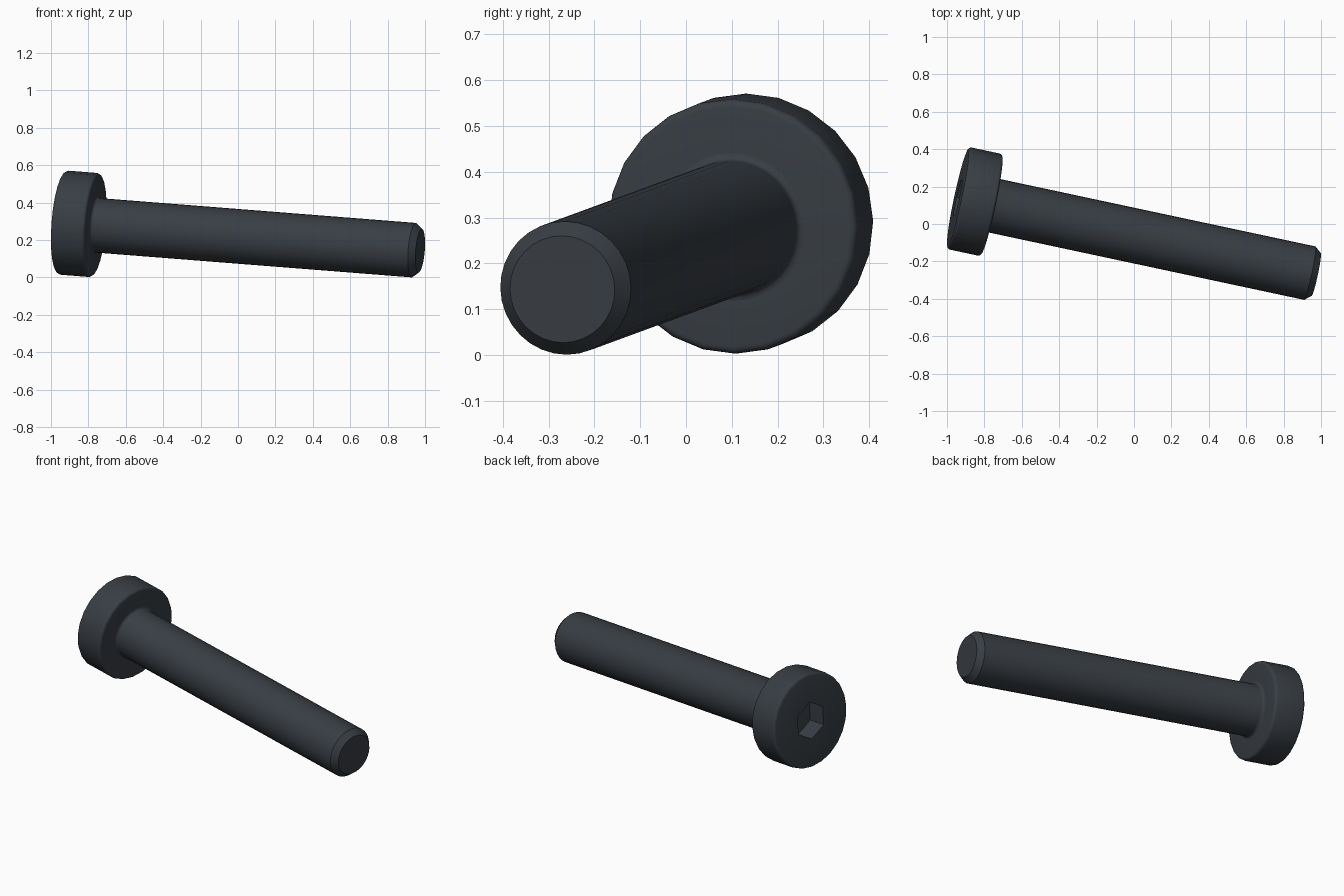
import bpy, bmesh
from math import sin, cos, pi, radians
from mathutils import Matrix, Vector

if "Cube" in bpy.data.objects:
    bpy.data.objects.remove(bpy.data.objects["Cube"], do_unlink=True)

# Dark blackened steel
steel = bpy.data.materials.new("dark_steel")
steel.use_nodes = True
colour = (0.040, 0.048, 0.058, 1)
steel.diffuse_color = colour
bsdf = steel.node_tree.nodes["Principled BSDF"]
bsdf.inputs["Base Color"].default_value = colour
bsdf.inputs["Roughness"].default_value = 0.5

# Screw frame: local z runs from head to tip
axis = Vector((1, -0.2136, -0.0785)).normalized()
side = Vector((0, 0, 1)).cross(axis).normalized()
frame = Matrix((side, axis.cross(side), axis)).transposed().to_4x4()
frame = Matrix.Translation((0, -0.062, 0.22)) @ frame


def hex_radius(r, a):
    """Radius of a hexagon with corner radius r in direction a."""
    off = (a + pi / 6) % (pi / 3) - pi / 6
    return r * cos(pi / 6) / cos(off)


def arc(r_mid, z_mid, rad, start, end, steps=4):
    """Rounded profile corner, angles in degrees."""
    angles = [radians(start + (end - start) * i / steps) for i in range(steps + 1)]
    return [(r_mid + rad * cos(a), z_mid + rad * sin(a)) for a in angles]


def lathe(name, profile, sides, hex_rings=0):
    """Spin a profile of (radius, z); the first hex_rings rings are hexagonal."""
    bm = bmesh.new()
    rings = []
    for i, (r, z) in enumerate(profile):
        ring = []
        for k in range(sides):
            a = 2 * pi * k / sides
            rr = hex_radius(r, a) if i < hex_rings else r
            ring.append(bm.verts.new((rr * cos(a), rr * sin(a), z)))
        rings.append(ring)
    for lo, hi in zip(rings, rings[1:]):
        for k in range(sides):
            n = (k + 1) % sides
            bm.faces.new((lo[k], lo[n], hi[n], hi[k]))
    bm.faces.new(rings[0][::-1])
    bm.faces.new(rings[-1])
    mesh = bpy.data.meshes.new(name)
    bmesh.ops.recalc_face_normals(bm, faces=bm.faces)
    bm.to_mesh(mesh)
    bm.free()
    mesh.materials.append(steel)
    ob = bpy.data.objects.new(name, mesh)
    bpy.context.collection.objects.link(ob)
    ob.matrix_world = frame
    bpy.ops.object.select_all(action="DESELECT")
    ob.select_set(True)
    bpy.context.view_layer.objects.active = ob
    bpy.ops.object.shade_smooth_by_angle(angle=radians(28))
    return ob


top, under, tip = -0.966, -0.780, 0.999
head_r, shank_r, bevel, fillet = 0.279, 0.146, 0.016, 0.016

# Head: hexagonal socket, rounded rims, flat underside
head = [(0.11, top + 0.11), (0.11, top)]
head += arc(head_r - bevel, top + bevel, bevel, -90, 0)
head += arc(head_r - bevel, under - bevel, bevel, 0, 90)
head += [(shank_r, under)]
lathe("head", head, 24, hex_rings=2)

# Shank: fillet under the head, chamfered tip
shank = [(shank_r, under - 0.02)]
shank += arc(shank_r + fillet, under + fillet, fillet, 270, 180)
shank += [(shank_r, tip - 0.035), (shank_r - 0.029, tip)]
lathe("shank", shank, 32)
